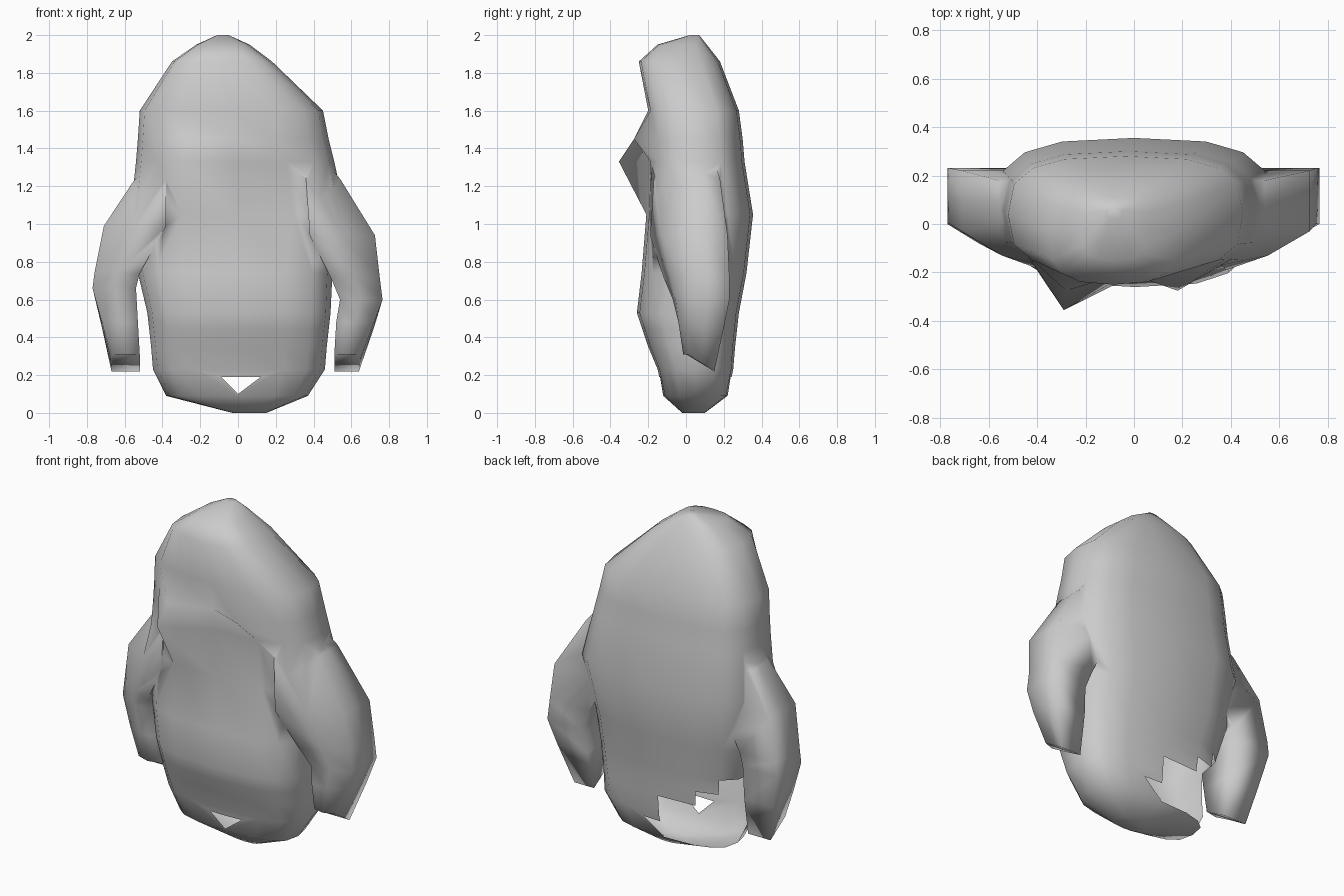
import bpy, bmesh, math

if "Cube" in bpy.data.objects:
    bpy.data.objects.remove(bpy.data.objects["Cube"])


def smooth(ob):
    bpy.ops.object.select_all(action='DESELECT')
    ob.select_set(True)
    bpy.context.view_layer.objects.active = ob
    bpy.ops.object.shade_smooth_by_angle(angle=math.radians(110))


def skin(name, loops):
    """Join point loops of equal length into a closed skin."""
    bm = bmesh.new()
    loops = [[bm.verts.new(p) for p in loop] for loop in loops]
    n = len(loops[0])
    for a, b in zip(loops, loops[1:]):
        for i in range(n):
            j = (i + 1) % n
            bm.faces.new((a[i], a[j], b[j], b[i]))
    bm.faces.new(loops[0])
    bm.faces.new(loops[-1])
    bmesh.ops.recalc_face_normals(bm, faces=bm.faces)
    me = bpy.data.meshes.new(name)
    bm.to_mesh(me)
    bm.free()
    ob = bpy.data.objects.new(name, me)
    bpy.context.collection.objects.link(ob)
    return ob


def combine(target, other, operation):
    mod = target.modifiers.new("combine", 'BOOLEAN')
    mod.operation = operation
    mod.solver = 'EXACT'
    mod.object = other
    bpy.context.view_layer.objects.active = target
    bpy.ops.object.modifier_apply(modifier="combine")
    bpy.data.objects.remove(other)


def rounded_box(z, x0, x1, y0, y1, sides=16, power=0.68):
    pts = []
    for i in range(sides):
        a = 2 * math.pi * i / sides
        c, s = math.cos(a), math.sin(a)
        pts.append(((x0 + x1) / 2 + (x1 - x0) / 2 * math.copysign(abs(c) ** power, c),
                    (y0 + y1) / 2 + (y1 - y0) / 2 * math.copysign(abs(s) ** power, s), z))
    return pts


# Body with two face bumps in front
def face_bumps(p):
    x, y, z = p
    if y < -0.1 and -0.36 < x < -0.15:
        if z == 1.33:
            x, y = -0.29, -0.355
        elif z == 1.45:
            x, y = -0.28, -0.275
    if y < -0.1 and 0.15 < x < 0.36 and z == 1.45:
        x, y = 0.18, -0.275
    return x, y, z


rings = [
    (2.00, -0.11, -0.05, 0.02, 0.07),
    (1.95, -0.22, 0.06, -0.15, 0.11),
    (1.86, -0.35, 0.18, -0.25, 0.18),
    (1.60, -0.52, 0.45, -0.20, 0.28),
    (1.45, -0.53, 0.48, -0.20, 0.30),
    (1.33, -0.54, 0.51, -0.20, 0.31),
    (1.05, -0.57, 0.57, -0.21, 0.355),
    (0.74, -0.53, 0.50, -0.235, 0.32),
    (0.53, -0.48, 0.49, -0.26, 0.28),
    (0.44, -0.47, 0.48, -0.23, 0.27),
    (0.35, -0.46, 0.47, -0.20, 0.26),
    (0.23, -0.45, 0.46, -0.15, 0.25),
    (0.09, -0.38, 0.37, -0.12, 0.22),
    (0.00, -0.03, 0.15, -0.02, 0.10)]
body = skin("body_with_arms", [[face_bumps(p) for p in rounded_box(*r)] for r in rings])


# Arms: wedge sections, deep where they merge into the body, thin outside
def arm(sections):
    loops = []
    for z, lift, xi, xo, front_in, front_out, back in sections:
        xm = (xi + xo) / 2
        loops.append([(xi, front_in, z + lift),
                      (xm, (front_in + front_out) / 2 - 0.02, z + lift),
                      (xo, front_out, z + lift), (xo, (front_out + back) / 2, z + lift / 2),
                      (xo, back, z), (xi, back, z)])
    combine(body, skin("arm", loops), 'UNION')


arm([
    (1.34, 0, -0.40, -0.46, -0.08, 0.01, 0.14),
    (1.22, 0, -0.38, -0.558, -0.17, 0.00, 0.18),
    (0.99, 0, -0.38, -0.71, -0.19, -0.03, 0.22),
    (0.74, 0, -0.52, -0.76, -0.12, 0.00, 0.23),
    (0.66, 0, -0.54, -0.77, -0.08, 0.00, 0.23),
    (0.45, 0.03, -0.53, -0.72, -0.04, 0.00, 0.20),
    (0.22, 0.09, -0.52, -0.67, 0.00, 0.01, 0.15)])
arm([
    (1.36, 0, 0.38, 0.44, -0.08, 0.01, 0.14),
    (1.24, 0, 0.36, 0.54, -0.17, 0.00, 0.18),
    (0.94, 0, 0.38, 0.725, -0.19, -0.03, 0.22),
    (0.72, 0, 0.49, 0.75, -0.12, 0.00, 0.23),
    (0.60, 0, 0.54, 0.765, -0.07, 0.00, 0.23),
    (0.45, 0.03, 0.52, 0.72, -0.04, 0.00, 0.20),
    (0.22, 0.09, 0.51, 0.64, 0.00, 0.01, 0.15)])

# Gap between the feet
tri = [(-0.09, 0.19), (0.12, 0.19), (0.0, 0.10)]
combine(body, skin("gap_cutter", [[(x, y, z) for x, z in tri] for y in (-0.6, 0.6)]),
        'DIFFERENCE')

# Open the hollow shell: clear the gap's inner walls and the back of one leg
bm = bmesh.new()
bm.from_mesh(body.data)
doomed = []
for f in bm.faces:
    x, y, z = f.calc_center_median()
    tunnel = -0.12 < x < 0.14 and 0.09 < z < 0.2 and abs(f.normal.y) < 0.05
    leg_back = -0.48 < x < 0 and y > 0.06 and 0.09 < z < 0.3 - 0.5 * x
    if tunnel or leg_back:
        doomed.append(f)
bmesh.ops.delete(bm, geom=doomed, context='FACES')
bm.to_mesh(body.data)
bm.free()
smooth(body)
